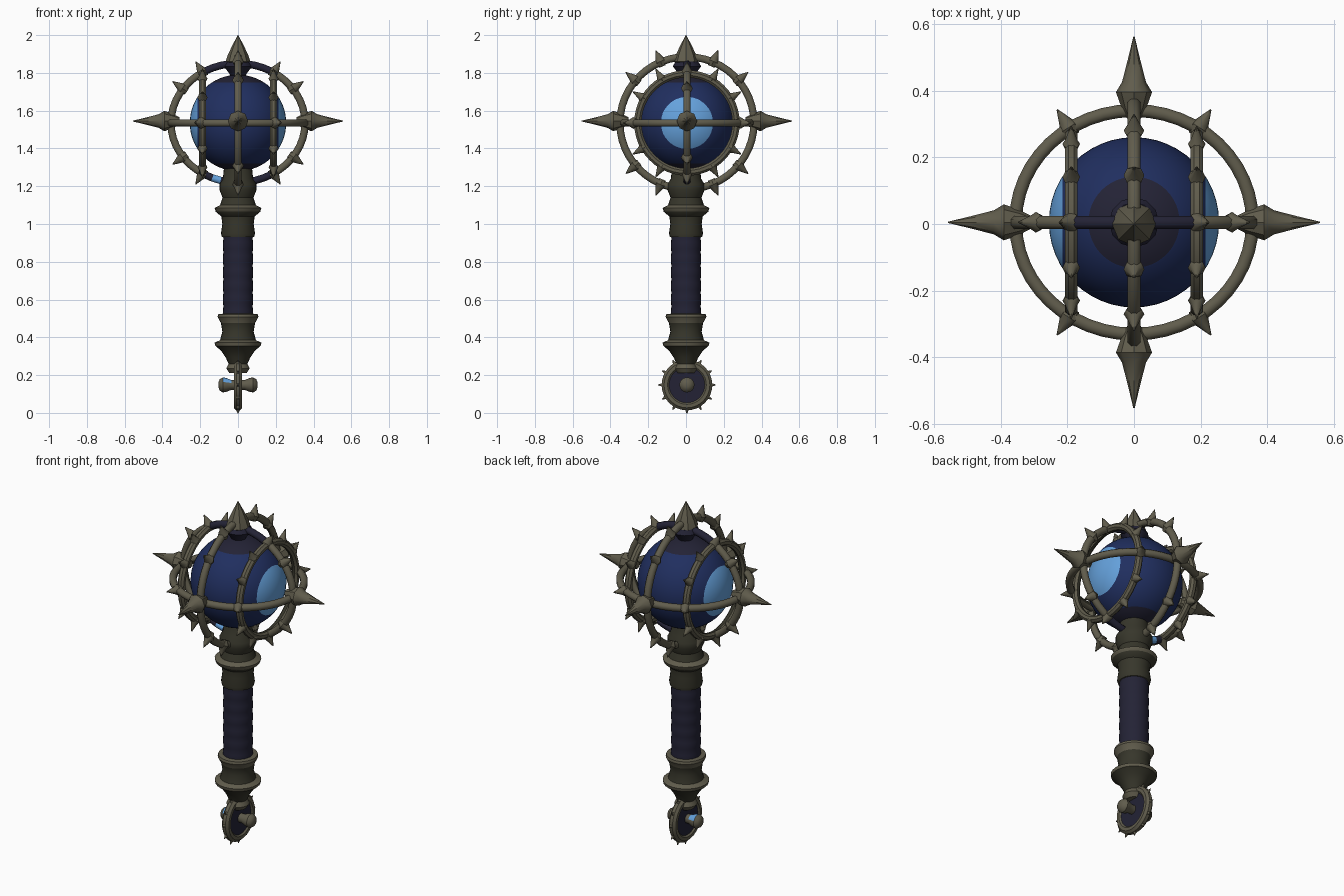
import bpy, bmesh, math
from mathutils import Vector

if "Cube" in bpy.data.objects:
    bpy.data.objects.remove(bpy.data.objects["Cube"])

def mat(name, r, g, b):
    m = bpy.data.materials.new(name)
    m.diffuse_color = (r, g, b, 1)
    m.use_nodes = True
    m.node_tree.nodes["Principled BSDF"].inputs["Base Color"].default_value = m.diffuse_color
    return m

OLIVE = mat("olive metal", 0.118, 0.108, 0.073)
DARK = mat("dark olive metal", 0.038, 0.037, 0.024)
NAVY = mat("navy leather", 0.017, 0.0165, 0.036)
BLUE = mat("deep blue", 0.0145, 0.028, 0.115)
LIGHT = mat("light blue", 0.13, 0.36, 0.72)

C = Vector((0, 0.005, 1.535))   # orb centre
X, Y, Z = Vector((1, 0, 0)), Vector((0, 1, 0)), Vector((0, 0, 1))

def finish(name, bm, mats, angle=40):
    bmesh.ops.recalc_face_normals(bm, faces=bm.faces)
    me = bpy.data.meshes.new(name)
    bm.to_mesh(me)
    bm.free()
    for m in mats:
        me.materials.append(m)
    ob = bpy.data.objects.new(name, me)
    bpy.context.collection.objects.link(ob)
    bpy.context.view_layer.objects.active = ob
    ob.select_set(True)
    bpy.ops.object.shade_smooth_by_angle(angle=math.radians(angle))
    ob.select_set(False)
    return ob

def lathe(bm, prof, base, axis, n):
    """Closed turned solid: prof is (radius, height) along axis from base."""
    q = axis.to_track_quat('Z', 'Y')
    rings = []
    for r, h in prof:
        rings.append([bm.verts.new(base + q @ Vector((r * math.cos(a), r * math.sin(a), h)))
                      for a in (2 * math.pi * i / n for i in range(n))])
    faces = []
    for k in range(len(rings) - 1):
        for i in range(n):
            j = (i + 1) % n
            faces.append(bm.faces.new((rings[k][i], rings[k][j], rings[k + 1][j], rings[k + 1][i])))
    bm.faces.new(rings[0][::-1])
    bm.faces.new(rings[-1])
    return faces

def polar(u, v, deg, a=1.0, b=1.0):
    return u * a * math.cos(math.radians(deg)) + v * b * math.sin(math.radians(deg))

def hoop(bm, centre, u, v, a, b, rt, n=48, m=8, inner=1):
    """Elliptical ring in the u-v plane; faces turned inward get material index inner."""
    w = u.cross(v)
    g = []
    for i in range(n):
        t = 360 * i / n
        p, d = centre + polar(u, v, t, a, b), polar(u, v, t)
        g.append([bm.verts.new(p + polar(d, w, 360 * (k + 0.5) / m, rt, rt)) for k in range(m)])
    for i in range(n):
        j = (i + 1) % n
        for k in range(m):
            l = (k + 1) % m
            f = bm.faces.new((g[i][k], g[j][k], g[j][l], g[i][l]))
            f.material_index = inner if abs(k + 1 - m / 2) < 0.6 else 0

def thorn(bm, p, d, s=1.0, tall=0.068):
    """Small spike standing outward at p."""
    lathe(bm, [(0.018 * s, -0.025 * s), (0.031 * s, 0.004 * s), (0.021 * s, 0.022 * s), (0.002, tall * s)], p, d, 8)

# orb with light side caps and dark poles, cut along clean edges
bm = bmesh.new()
bmesh.ops.create_uvsphere(bm, u_segments=48, v_segments=32, radius=0.255)
CAP, POLE = 0.214, 0.215
for no, dist in ((X, CAP), (-X, CAP), (Z, POLE), (-Z, POLE)):
    bmesh.ops.bisect_plane(bm, geom=bm.verts[:] + bm.edges[:] + bm.faces[:], plane_co=no * dist, plane_no=no)
for f in bm.faces:
    c = f.calc_center_median()
    f.material_index = 1 if abs(c.x) > CAP else 2 if abs(c.z) > POLE else 0
bmesh.ops.translate(bm, vec=C, verts=bm.verts)
finish("orb", bm, [BLUE, LIGHT, NAVY], 60)

# three great rings of the cage
FRONT, SIDE, LEVEL = (X, Z, 0.355, 0.315), (Y, Z, 0.355, 0.35), (X, Y, 0.355, 0.335)
for name, ring in (("front_ring", FRONT), ("side_ring", SIDE), ("level_ring", LEVEL)):
    bm = bmesh.new()
    hoop(bm, C, *ring, 0.021)
    if name == "front_ring":     # navy stretches above and below the orb
        for f in bm.faces:
            c = f.calc_center_median() - C
            if abs(c.x) < 0.18:
                f.material_index = 3 if c.z < 0 and -0.15 < c.x < -0.1 else 2
    finish(name, bm, [OLIVE, DARK, NAVY, LIGHT], 60)

# two smaller rings at the sides, with thorns all round
for s, side in ((-1, "left"), (1, "right")):
    bm = bmesh.new()
    c = C + X * 0.188 * s
    hoop(bm, c, Y, Z, 0.26, 0.26, 0.021)
    for k in range(12):
        if k % 3:
            d = polar(Y, Z, 30 * k)
            thorn(bm, c + d * 0.268, d, 0.85, 0.075)
    finish(side + "_small_ring", bm, [OLIVE, DARK])

# thorns on the great rings
bm = bmesh.new()
for sx in (-1, 1):
    for sz in (-1, 1):
        for (u, v, a, b), angles in ((FRONT, (35, 58)), (SIDE, (40, 67)), (LEVEL, (57,))):
            for t in angles:
                thorn(bm, C + polar(u * sx, v * sz, t, a, b), polar(u * sx, v * sz, t))
finish("ring_thorns", bm, [OLIVE])

# large spikes at the ring crossings
bm = bmesh.new()
for d in (X, -X, Y, -Y):
    lathe(bm, [(0.02, 0.31), (0.038, 0.345), (0.054, 0.39), (0.036, 0.42), (0.018, 0.49), (0.002, 0.557)],
          C + Z * 0.01, d, 8)
lathe(bm, [(0.03, 0.30), (0.066, 0.325), (0.052, 0.365), (0.03, 0.41), (0.002, 0.465)], C - Y * 0.005, Z, 8)
finish("great_spikes", bm, [OLIVE])

# navy cup below the top spike
bm = bmesh.new()
lathe(bm, [(0.035, 0.24), (0.045, 0.26), (0.075, 0.30), (0.06, 0.325)], C, Z, 12)
finish("top_cup", bm, [NAVY])

# collars: flared rims are light, waists are dark
def collar(name, prof, light):
    bm = bmesh.new()
    for f in lathe(bm, prof, Vector((0, 0, 0)), Z, 24):
        z = f.calc_center_median().z
        f.material_index = 0 if any(a < z < b for a, b in light) else 1
    finish(name, bm, [OLIVE, DARK], 35)

collar("upper_collar", [(0.085, 0.93), (0.09, 0.95), (0.083, 1.0), (0.088, 1.04), (0.118, 1.065), (0.124, 1.085),
                        (0.095, 1.1), (0.082, 1.14), (0.098, 1.18), (0.098, 1.21), (0.08, 1.24), (0.072, 1.32)],
       [(1.06, 1.11)])
collar("lower_collar", [(0.045, 0.21), (0.062, 0.235), (0.05, 0.26), (0.066, 0.295), (0.09, 0.33), (0.12, 0.355),
                        (0.124, 0.372), (0.095, 0.385), (0.083, 0.43), (0.09, 0.475), (0.108, 0.508),
                        (0.105, 0.522), (0.08, 0.525)],
       [(0.22, 0.25), (0.345, 0.385), (0.49, 0.53)])

# wrapped grip with faint waves
bm = bmesh.new()
lathe(bm, [(0.079 + 0.0015 * math.sin(i * 1.57), 0.51 + 0.43 * i / 24) for i in range(25)],
      Vector((0, 0, 0)), Z, 24)
finish("grip", bm, [NAVY], 60)

# pommel ring with points, navy on its inside
P = Vector((0, 0.005, 0.148))
bm = bmesh.new()
hoop(bm, P, Y, Z, 0.112, 0.112, 0.024, 32, 8)
finish("pommel_ring", bm, [OLIVE, NAVY])
bm = bmesh.new()
for k in range(12):
    d = polar(Y, Z, 30 * k + 30)
    thorn(bm, P + d * 0.118, d, 0.5)
finish("pommel_points", bm, [OLIVE])

# pommel disc
bm = bmesh.new()
lathe(bm, [(0.1, -0.014), (0.1, 0.014)], P, X, 24)
finish("pommel_disc", bm, [NAVY])

# stud through the pommel, with a light blue fleck on the left
bm = bmesh.new()
prof = [(0.012, -0.104), (0.03, -0.097), (0.04, -0.08), (0.036, -0.06), (0.026, -0.035)]
for f in lathe(bm, prof + [(r, -h) for r, h in prof[::-1]], P, X, 16):
    c = f.calc_center_median()
    f.material_index = int(-0.075 < c.x < -0.015 and c.z > P.z + 0.012)
finish("pommel_stud", bm, [OLIVE, LIGHT])
